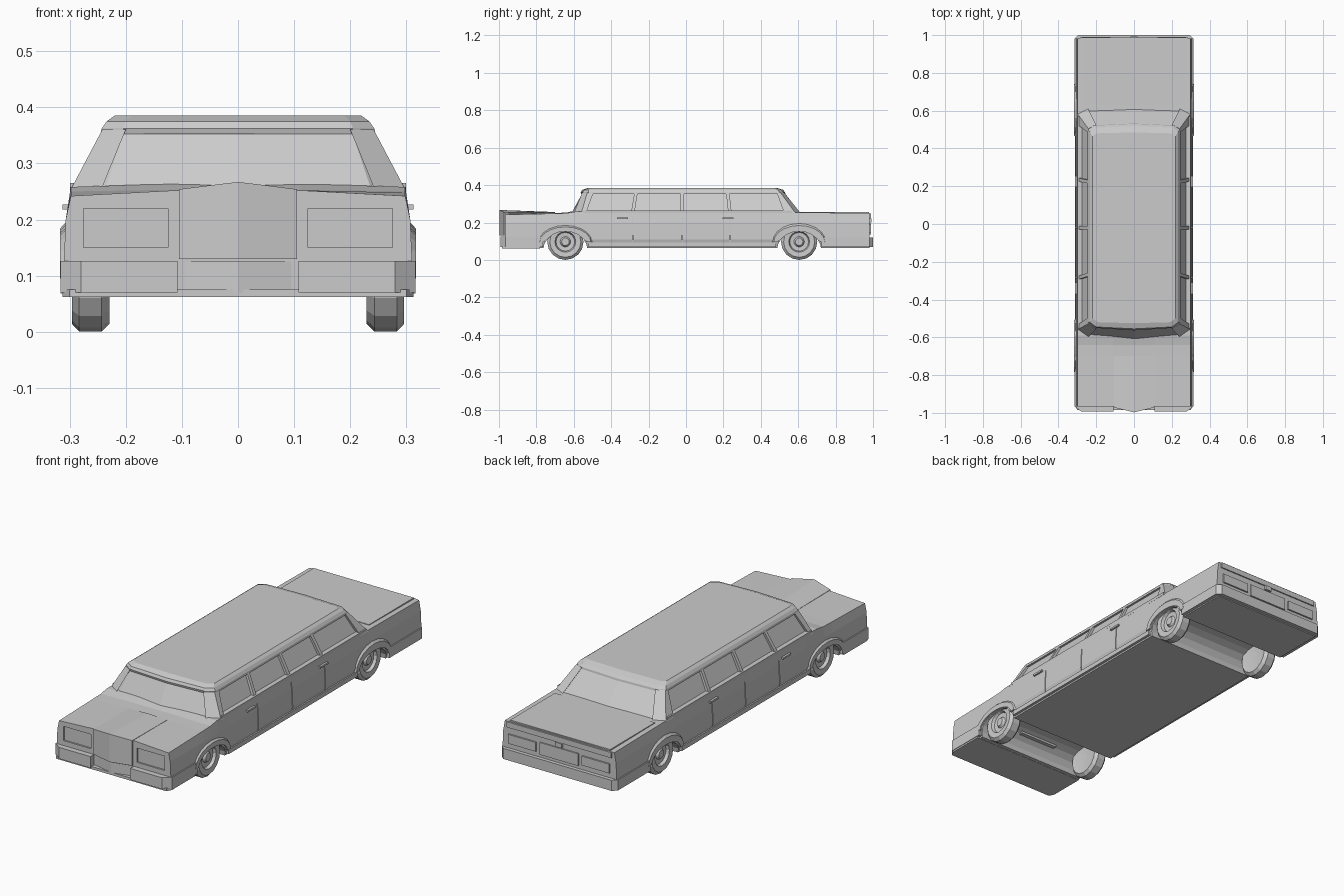
import bpy, bmesh, math


def finish(bm, name):
    bmesh.ops.recalc_face_normals(bm, faces=bm.faces)
    me = bpy.data.meshes.new(name)
    bm.to_mesh(me)
    bm.free()
    ob = bpy.data.objects.new(name, me)
    bpy.context.collection.objects.link(ob)
    return ob


def apply(ob, mod):
    bpy.context.view_layer.objects.active = ob
    bpy.ops.object.modifier_apply(modifier=mod.name)


def mirror(ob):
    m = ob.modifiers.new("mirror", "MIRROR")
    m.use_clip = False
    m.use_mirror_merge = False
    apply(ob, m)
    return ob


def add_loft(bm, rings):
    rows = [[bm.verts.new(p) for p in r] for r in rings]
    n = len(rows[0])
    for a, b in zip(rows, rows[1:]):
        for i in range(n):
            j = (i + 1) % n
            bm.faces.new((a[i], a[j], b[j], b[i]))
    bm.faces.new(rows[0])
    bm.faces.new(rows[-1][::-1])
    bmesh.ops.recalc_face_normals(bm, faces=bm.faces)


def loft(name, rings):
    bm = bmesh.new()
    add_loft(bm, rings)
    return finish(bm, name)


def box_rings(x0, x1, y0, y1, z0, z1):
    return [[(x0, y0, z), (x1, y0, z), (x1, y1, z), (x0, y1, z)] for z in (z0, z1)]


def box(name, *b):
    return loft(name, box_rings(*b))


def sym(half, z):
    # closed plan outline from a right-hand half starting and ending at x = 0
    full = half + [(-x, y) for x, y in half[-2:0:-1]]
    return [(x, y, z) for x, y in full]


def slab(name, pts, z0, z1):
    return loft(name, [[(x, y, z) for x, y in pts] for z in (z0, z1)])


AXLES = (-0.645, 0.605)


def arch(y, ry, rz, z0, n=10):
    return [(y + ry * math.cos(math.pi * i / n), z0 + rz * math.sin(math.pi * i / n))
            for i in range(n + 1)]


# lower body: cross-sections along the length
def section(y, zc, zs):
    half = [(0, zc), (0.11, zc), (0.298, zs), (0.307, 0.2), (0.311, 0.11), (0.298, 0.063), (0, 0.063)]
    full = half + [(-x, z) for x, z in half[-2:0:-1]]
    return [(x, y, z) for x, z in full]


body = loft("lower_body", [section(*s) for s in (
    (-0.965, 0.252, 0.242), (-0.70, 0.251, 0.248), (-0.64, 0.253, 0.25), (-0.59, 0.264, 0.258),
    (-0.50, 0.26, 0.258), (0.58, 0.256, 0.254), (0.982, 0.252, 0.25))])

# cut wheel tunnels, door seams and lamp recesses
bm = bmesh.new()
for y in AXLES:
    prof = arch(y, 0.118, 0.098, 0.055) + [(y - 0.118, 0.03), (y + 0.118, 0.03)]
    add_loft(bm, [[(x, a, b) for a, b in prof] for x in (-0.4, 0.4)])
for s in (-1, 1):
    for y in (-0.285, -0.02, 0.235):
        a, b = sorted((s * 0.302, s * 0.34))
        add_loft(bm, box_rings(a, b, y - 0.002, y + 0.002, 0.095, 0.25))
    a, b = sorted((s * 0.125, s * 0.275))
    add_loft(bm, box_rings(a, b, -1.0, -0.957, 0.15, 0.22))
cutter = finish(bm, "body_cutter")
cutter.hide_render = True
m = body.modifiers.new("cut", "BOOLEAN")
m.operation = "DIFFERENCE"
m.solver = "EXACT"
m.object = cutter
apply(body, m)
bpy.data.objects.remove(cutter)

# raised wheel arch lips
for name, y, ry, rz in (("front", AXLES[0], 0.145, 0.085), ("rear", AXLES[1], 0.145, 0.095)):
    outer = arch(y, ry, rz + 0.005, 0.095)
    inner = arch(y, 0.112, 0.056, 0.095)[::-1]
    bm = bmesh.new()
    grid = []
    for x, k in ((0.295, 0), (0.307, 0), (0.317, 0.25)):
        ring = [(x, a + (c - a) * k, b + (d - b) * k)
                for (a, b), (c, d) in zip(outer, inner[::-1])]
        grid.append(ring)
    for x in (0.317, 0.295):
        grid.append([(x, a, b) for a, b in inner[::-1]])
    # sweep the lip section around the arch
    add_loft(bm, [list(sec) for sec in zip(*grid)])
    mirror(finish(bm, name + "_arch_lip"))

# raised centre of the hood with pointed grille
edge = [(-0.972, 0.13), (-0.972, 0.254), (-0.70, 0.252), (-0.70, 0.13)]
mid = [(-0.997, 0.13), (-0.997, 0.267), (-0.70, 0.256), (-0.70, 0.13)]
loft("hood_centre_and_grille", [[(x, y, z) for y, z in p] for x, p in
                                ((-0.105, edge), (0, mid), (0.105, edge))])

# cabin glass core
loft("cabin_glass", [
    sym([(0, -0.615), (0.24, -0.592), (0.286, -0.555), (0.286, 0.565), (0.25, 0.605), (0, 0.615)], 0.245),
    sym([(0, -0.55), (0.20, -0.54), (0.228, -0.515), (0.228, 0.49), (0.21, 0.512), (0, 0.522)], 0.365)])

# roof
loft("roof", [
    sym([(0, -0.56), (0.205, -0.548), (0.245, -0.522), (0.245, 0.50), (0.215, 0.522), (0, 0.532)], 0.352),
    sym([(0, -0.563), (0.205, -0.55), (0.243, -0.522), (0.243, 0.50), (0.213, 0.52), (0, 0.53)], 0.362),
    sym([(0, -0.555), (0.20, -0.545), (0.234, -0.52), (0.234, 0.49), (0.208, 0.51), (0, 0.518)], 0.375),
    sym([(0, -0.525), (0.19, -0.52), (0.22, -0.50), (0.22, 0.465), (0.20, 0.48), (0, 0.485)], 0.385)])


# pillars, each a tapering bar on the sloping cabin side
def pillar(name, low, high):
    return mirror(loft(name, [[(x, y, 0.25) for x, y in low], [(x, y, 0.36) for x, y in high]]))


pillar("windshield_pillar",
       [(0.245, -0.60), (0.300, -0.56), (0.300, -0.535), (0.27, -0.535)],
       [(0.20, -0.555), (0.242, -0.528), (0.242, -0.495), (0.21, -0.495)])
pillar("rear_pillar",
       [(0.27, 0.525), (0.300, 0.525), (0.300, 0.585), (0.245, 0.613)],
       [(0.21, 0.485), (0.242, 0.485), (0.242, 0.505), (0.20, 0.525)])
for i, (y, lean) in enumerate(((-0.285, 0.018), (-0.02, 0), (0.235, -0.012))):
    pillar("door_pillar_%d" % (i + 1),
           [(0.27, y - 0.009), (0.298, y - 0.009), (0.298, y + 0.009), (0.27, y + 0.009)],
           [(0.21, y + lean - 0.009), (0.242, y + lean - 0.009),
            (0.242, y + lean + 0.009), (0.21, y + lean + 0.009)])

# window sill and lower rocker strips
mirror(box("window_sill", 0.27, 0.299, -0.55, 0.57, 0.25, 0.265))
mirror(box("rocker_strip", 0.295, 0.313, -0.52, 0.48, 0.07, 0.092))

# door handles
for name, y in (("front", -0.34), ("rear", 0.225)):
    mirror(box(name + "_door_handle", 0.30, 0.313, y - 0.03, y + 0.03, 0.218, 0.227))

# bumpers wrapping round the corners
mirror(slab("front_bumper", [
    (0.108, -0.992), (0.28, -0.992), (0.316, -0.965), (0.316, -0.765), (0.29, -0.765), (0.29, -0.95),
    (0.108, -0.95)], 0.07, 0.126))
slab("front_bumper_centre", [
    (-0.095, -0.965), (0, -0.987), (0.095, -0.965), (0.095, -0.93), (-0.095, -0.93)], 0.07, 0.125)
slab("front_valance", [
    (-0.30, -0.985), (0.30, -0.985), (0.313, -0.96), (0.313, -0.78), (-0.313, -0.78), (-0.313, -0.96)],
    0.062, 0.075)
slab("rear_bumper", [
    (-0.316, 0.725), (0.316, 0.725), (0.316, 0.98), (0.295, 1.0), (-0.295, 1.0), (-0.316, 0.98)],
    0.068, 0.12)

# tail panel: lamps, plate holder, lock and trunk lip
mirror(box("tail_lamp", 0.125, 0.275, 0.975, 0.99, 0.145, 0.19))
box("plate_holder", -0.105, 0.105, 0.975, 0.988, 0.135, 0.195)
box("trunk_lock", -0.018, 0.018, 0.975, 0.993, 0.2, 0.222)
box("trunk_lip", -0.285, 0.285, 0.97, 0.988, 0.222, 0.249)
box("trunk_lid", -0.272, 0.272, 0.63, 0.978, 0.24, 0.257)

# wheels: lathed tyre with a recessed hub
tyre = [(0.02, 0.235), (0.06, 0.232), (0.083, 0.229), (0.097, 0.243), (0.097, 0.283),
        (0.083, 0.296), (0.056, 0.294), (0.05, 0.28), (0.028, 0.278), (0.02, 0.29)]
for name, y in zip(("front", "rear"), AXLES):
    ang = [2 * math.pi * i / 16 for i in range(16)]
    mirror(loft(name + "_wheel", [[(x, y + r * math.sin(a), 0.097 - r * math.cos(a)) for a in ang]
                                  for r, x in tyre]))
